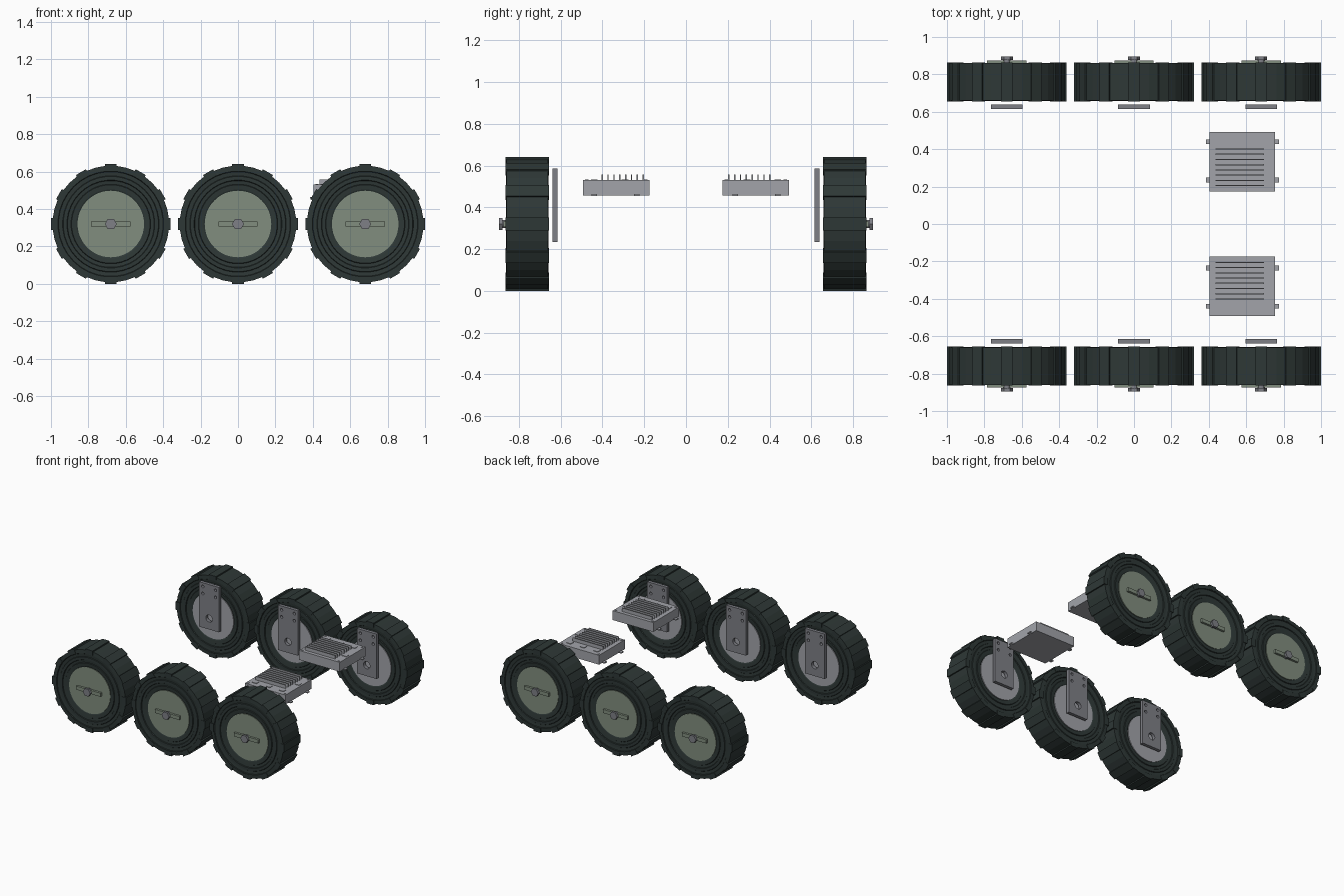
import bpy, bmesh, math
from mathutils import Matrix, Vector

if "Cube" in bpy.data.objects:
    bpy.data.objects.remove(bpy.data.objects["Cube"], do_unlink=True)


def material(name, rgb):
    m = bpy.data.materials.new(name)
    m.use_nodes = True
    m.diffuse_color = (*rgb, 1)
    bsdf = m.node_tree.nodes["Principled BSDF"]
    bsdf.inputs["Base Color"].default_value = (*rgb, 1)
    bsdf.inputs["Roughness"].default_value = 0.7
    return m


RUBBER = material("dark rubber", (0.027, 0.039, 0.037))
GREEN = material("grey green", (0.22, 0.27, 0.21))
STEEL = material("dark steel", (0.21, 0.215, 0.24))
ALLOY = material("light alloy", (0.36, 0.37, 0.40))


def finish(bm, name, mat):
    bmesh.ops.recalc_face_normals(bm, faces=bm.faces)
    mesh = bpy.data.meshes.new(name)
    bm.to_mesh(mesh)
    bm.free()
    mesh.materials.append(mat)
    ob = bpy.data.objects.new(name, mesh)
    bpy.context.collection.objects.link(ob)
    return ob


def add_box(bm, lo, hi):
    lo, hi = Vector(lo), Vector(hi)
    size = hi - lo
    scale = Matrix.Diagonal((*[abs(v) for v in size], 1))
    bmesh.ops.create_cube(bm, size=1, matrix=Matrix.Translation((lo + hi) / 2) @ scale)


def add_rod(bm, centre, radius, depth, sides, axis="Y"):
    turn = Matrix.Rotation(math.pi / 2, 4, "X") if axis == "Y" else Matrix()
    bmesh.ops.create_cone(bm, cap_ends=True, segments=sides, radius1=radius, radius2=radius,
                          depth=depth, matrix=Matrix.Translation(centre) @ turn)


def add_lathe(bm, profile, centre, side, sides):
    # Closed (radius, offset) profile turned about the axle
    rings = []
    for i in range(sides):
        a = 2 * math.pi * (i + 0.5) / sides
        rings.append([bm.verts.new((centre[0] + r * math.cos(a), centre[1] + side * y,
                                    centre[2] + r * math.sin(a))) for r, y in profile])
    n = len(profile)
    for i in range(sides):
        a, b = rings[i], rings[(i + 1) % sides]
        for j in range(n):
            k = (j + 1) % n
            bm.faces.new((a[j], a[k], b[k], b[j]))


# Stepped sidewall, repeated on both faces of the tyre
WALL = [(0.172, 0.088), (0.185, 0.094), (0.21, 0.097), (0.213, 0.092), (0.232, 0.094),
        (0.235, 0.1), (0.255, 0.1), (0.258, 0.095), (0.28, 0.097), (0.283, 0.102), (0.312, 0.1)]
TYRE = WALL + [(r, -y) for r, y in reversed(WALL)]
AXLE_Z = 0.32
TREADS = 12


def make_wheel(x, side, tag):
    c = Vector((x, side * 0.76, AXLE_Z))

    def out(dx, dy, dz):
        return c + Vector((dx, side * dy, dz))

    # Tyre body and raised tread bars
    bm = bmesh.new()
    add_lathe(bm, TYRE, c, side, 36)
    for i in range(TREADS):
        start = len(bm.verts)
        add_box(bm, (-0.031, -0.104, 0.285), (0.031, 0.104, 0.32))
        bm.verts.ensure_lookup_table()
        spin = Matrix.Translation(c) @ Matrix.Rotation(2 * math.pi * i / TREADS, 4, "Y")
        bmesh.ops.transform(bm, matrix=spin, verts=bm.verts[start:])
    finish(bm, "tyre_" + tag, RUBBER)

    # Inner hub drum and outer cover disc
    bm = bmesh.new()
    add_rod(bm, out(0, -0.01, 0), 0.176, 0.172, 48)
    finish(bm, "hub_drum_" + tag, ALLOY)
    bm = bmesh.new()
    add_rod(bm, out(0, 0.086, 0), 0.178, 0.02, 48)
    add_box(bm, out(-0.105, 0.09, -0.014), out(0.105, 0.113, 0.014))
    finish(bm, "hub_cover_" + tag, GREEN)

    # Hexagonal axle nut
    bm = bmesh.new()
    add_rod(bm, out(0, 0.11, 0), 0.02, 0.03, 16)
    add_rod(bm, out(0, 0.127, 0), 0.032, 0.018, 6)
    bmesh.ops.rotate(bm, cent=c, matrix=Matrix.Rotation(math.pi / 6, 3, "Y"), verts=bm.verts)
    finish(bm, "axle_nut_" + tag, STEEL)

    # Mounting bracket with drilled holes
    bm = bmesh.new()
    add_box(bm, out(-0.085, -0.145, -0.085), out(0.085, -0.12, 0.265))
    bracket = finish(bm, "bracket_" + tag, STEEL)
    bm = bmesh.new()
    add_rod(bm, out(0, -0.132, 0), 0.028, 0.1, 20)
    for dx in (-0.055, 0.055):
        for dz in (0.18, 0.235):
            add_rod(bm, out(dx, -0.132, dz), 0.011, 0.1, 12)
    cutter = finish(bm, "bracket_drill_" + tag, STEEL)
    cutter.hide_render = True
    cutter.hide_set(True)
    cutter.display_type = "WIRE"
    mod = bracket.modifiers.new("holes", "BOOLEAN")
    mod.object = cutter
    mod.operation = "DIFFERENCE"
    mod.solver = "EXACT"
    # Bake the holes in and discard the cutter
    bpy.context.view_layer.update()
    baked = bpy.data.meshes.new_from_object(
        bracket.evaluated_get(bpy.context.evaluated_depsgraph_get()))
    bracket.modifiers.clear()
    bracket.data = baked
    bpy.data.objects.remove(cutter, do_unlink=True)


def make_controller(side, tag):
    # Casing with side tabs
    bm = bmesh.new()
    add_box(bm, (0.405, side * 0.175, 0.457), (0.755, side * 0.493, 0.53))
    for y in (0.235, 0.44):
        for x0, x1 in ((0.384, 0.41), (0.75, 0.774)):
            add_box(bm, (x0, side * (y - 0.013), 0.455), (x1, side * (y + 0.013), 0.464))
    finish(bm, "controller_case_" + tag, ALLOY)

    # Cooling fins
    bm = bmesh.new()
    for i in range(8):
        y = 0.205 + i * 0.028
        add_box(bm, (0.435, side * (y - 0.003), 0.525), (0.695, side * (y + 0.003), 0.557))
    finish(bm, "cooling_fins_" + tag, ALLOY)

    # Terminal pads and corner screws
    bm = bmesh.new()
    for x, y in ((0.46, 0.44), (0.577, 0.44), (0.693, 0.44), (0.724, 0.292)):
        add_box(bm, (x - 0.018, side * (y - 0.016), 0.528), (x + 0.018, side * (y + 0.016), 0.534))
    for x in (0.422, 0.738):
        for y in (0.192, 0.476):
            add_rod(bm, (x, side * y, 0.53), 0.008, 0.008, 10, "Z")
    finish(bm, "terminals_" + tag, ALLOY)


for side, label in ((-1, "front"), (1, "back")):
    for x, place in ((-0.68, "right"), (0, "middle"), (0.68, "left")):
        make_wheel(x, side, label + "_" + place)
    make_controller(side, label)
